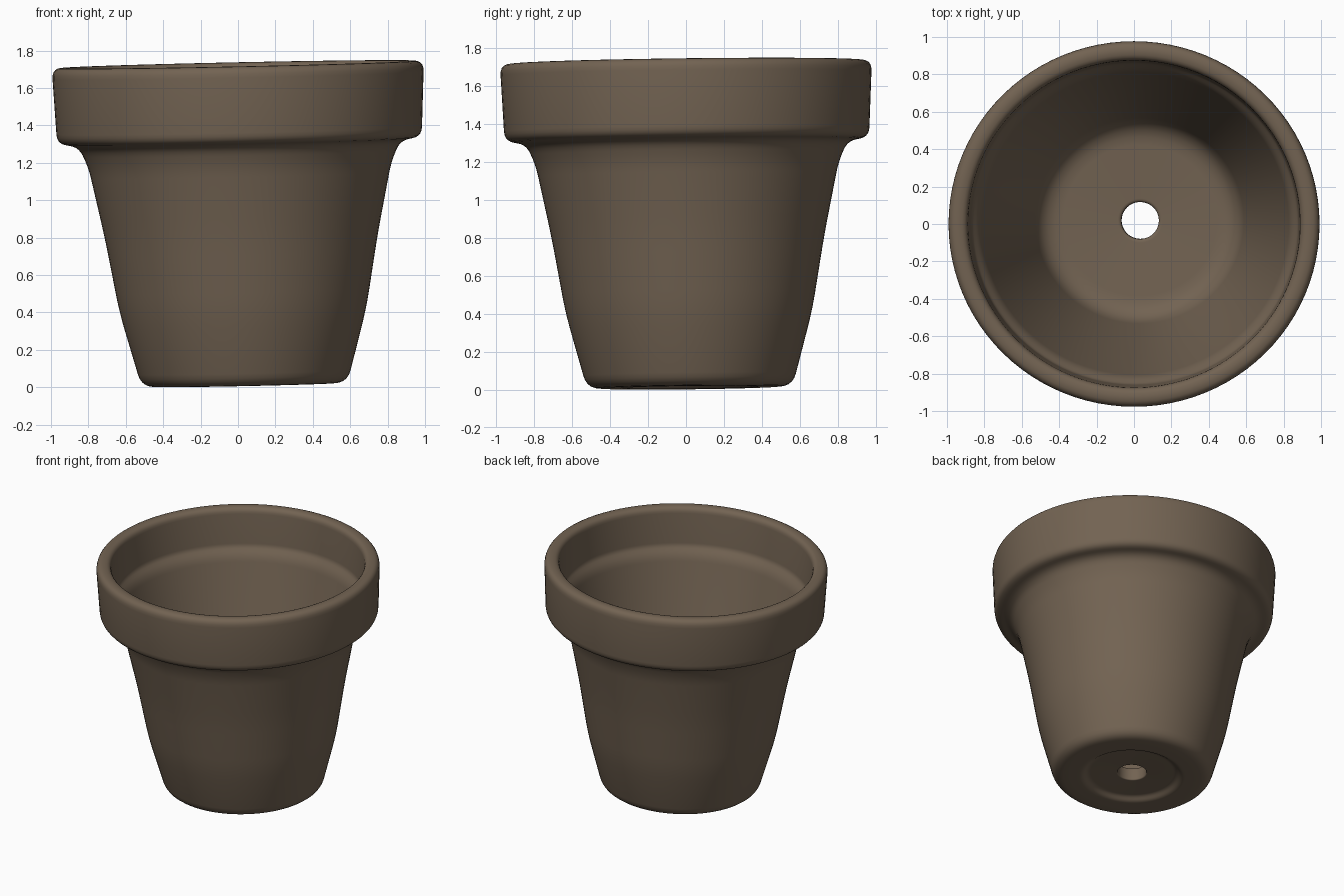
import bpy
import bmesh
import math
from mathutils import Vector

cube = bpy.data.objects.get("Cube")
if cube:
    bpy.data.objects.remove(cube, do_unlink=True)

# Single fired-clay colour
clay = bpy.data.materials.new("brown_clay")
clay.use_nodes = True
colour = (0.17, 0.125, 0.085, 1)
clay.diffuse_color = colour
shader = clay.node_tree.nodes["Principled BSDF"]
shader.inputs["Base Color"].default_value = colour
shader.inputs["Roughness"].default_value = 0.9


def rounded(corners, steps=5):
    """Closed profile from (radius, height, rounding) corners."""
    points = []
    for i, (r, z, size) in enumerate(corners):
        here = Vector((r, 0, z))
        if size == 0:
            points.append(here)
            continue
        sides = []
        for other in (corners[i - 1], corners[(i + 1) % len(corners)]):
            direction = Vector((other[0], 0, other[1])) - here
            sides.append(here + direction.normalized() * min(size, direction.length * 0.49))
        for k in range(steps + 1):
            t = k / steps
            points.append(sides[0] * (1 - t) ** 2 + here * 2 * t * (1 - t) + sides[1] * t ** 2)
    return points


def lathe(name, profile, segments=96):
    """Turn a closed profile around the vertical axis."""
    bm = bmesh.new()
    verts = [bm.verts.new(p) for p in profile]
    edges = [bm.edges.new((a, b)) for a, b in zip(verts, verts[1:] + verts[:1])]
    bmesh.ops.spin(bm, geom=verts + edges, cent=(0, 0, 0), axis=(0, 0, 1),
                   angle=math.tau, steps=segments, use_duplicate=False)
    bmesh.ops.remove_doubles(bm, verts=bm.verts, dist=0.0005)
    bmesh.ops.recalc_face_normals(bm, faces=bm.faces)
    mesh = bpy.data.meshes.new(name)
    bm.to_mesh(mesh)
    bm.free()
    mesh.materials.append(clay)
    obj = bpy.data.objects.new(name, mesh)
    bpy.context.collection.objects.link(obj)
    return obj


# Cross-section: drain hole, foot, outer wall, rim band, inner wall, floor
corners = [
    (0.10, 0.03, 0.01),
    (0.31, 0.03, 0.02),
    (0.35, 0.00, 0.02),
    (0.55, 0.00, 0.07),
    (0.66, 0.40, 0.10),
    (0.73, 0.80, 0.10),
    (0.81, 1.18, 0.06),
    (0.86, 1.29, 0.05),
    (0.975, 1.31, 0.05),
    (0.995, 1.715, 0.06),
    (0.89, 1.715, 0.045),
    (0.875, 1.43, 0.02),
    (0.83, 1.37, 0.04),
    (0.53, 0.13, 0.12),
    (0.10, 0.13, 0.02),
]
pot = lathe("flower_pot", rounded(corners))

# The pot leans very slightly
pot.rotation_euler = (0.012, -0.021, 0)
pot.scale.y = 0.985
pot.location = (0.035, 0.02, 0.012)

bpy.ops.object.select_all(action="DESELECT")
pot.select_set(True)
bpy.context.view_layer.objects.active = pot
bpy.ops.object.shade_smooth_by_angle(angle=math.radians(40))
